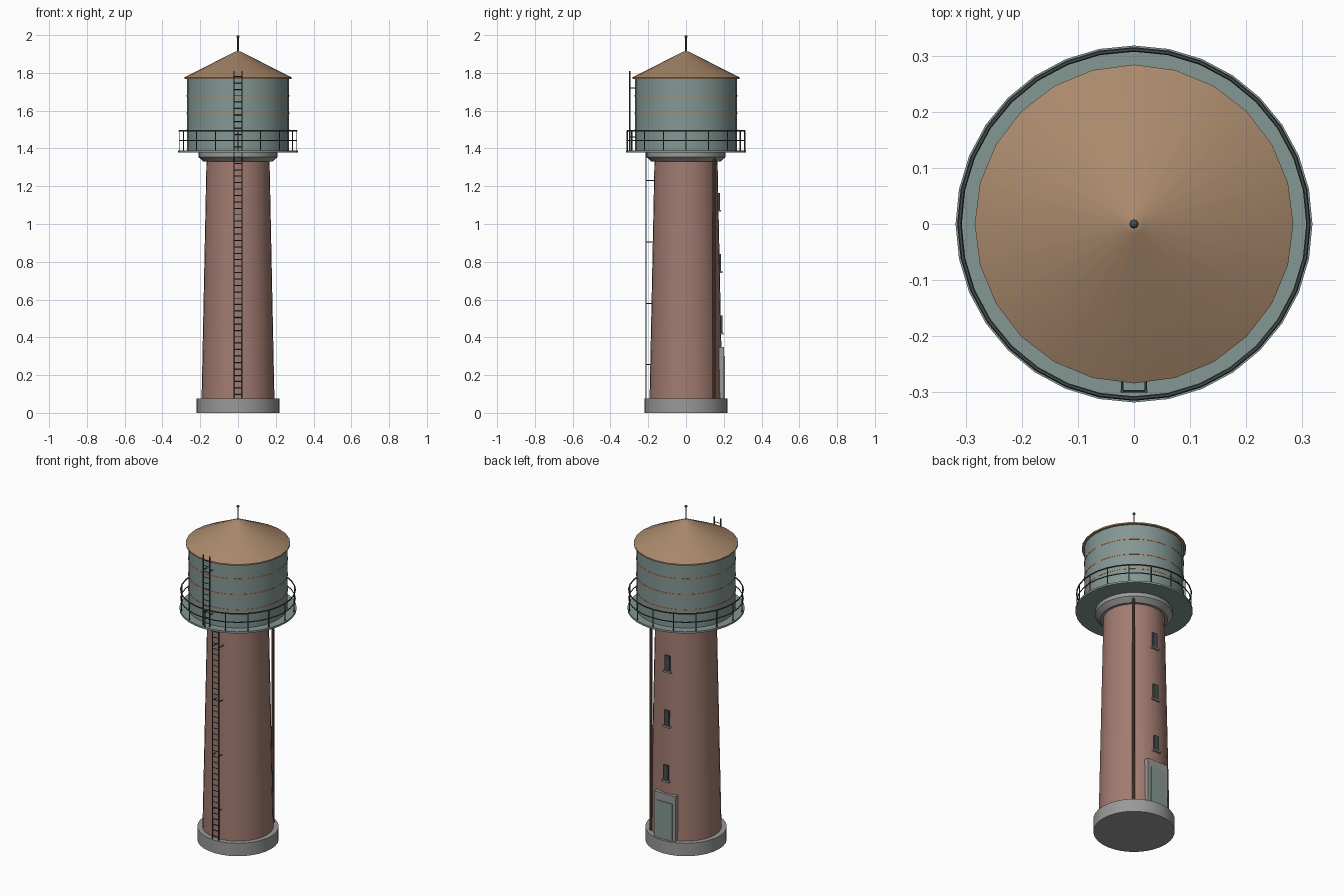
import bpy, bmesh, math
from mathutils import Vector, Matrix

if "Cube" in bpy.data.objects:
    bpy.data.objects.remove(bpy.data.objects["Cube"])


def material(name, rgb):
    m = bpy.data.materials.new(name)
    m.diffuse_color = (*rgb, 1)
    m.use_nodes = True
    m.node_tree.nodes["Principled BSDF"].inputs["Base Color"].default_value = m.diffuse_color
    return m


BRICK = material("brick", (0.36, 0.20, 0.165))
TEAL = material("painted_steel", (0.23, 0.31, 0.29))
RUST = material("roof_copper", (0.40, 0.25, 0.15))
DARK = material("dark_iron", (0.06, 0.07, 0.07))
PIPE = material("pipe_brown", (0.16, 0.09, 0.06))
STONE = material("stone", (0.32, 0.32, 0.31))


def finish(bm, name, mat, smooth=True):
    bmesh.ops.remove_doubles(bm, verts=bm.verts, dist=1e-6)
    bmesh.ops.recalc_face_normals(bm, faces=bm.faces)
    me = bpy.data.meshes.new(name)
    bm.to_mesh(me)
    bm.free()
    ob = bpy.data.objects.new(name, me)
    bpy.context.collection.objects.link(ob)
    me.materials.append(mat)
    if smooth:
        bpy.ops.object.select_all(action='DESELECT')
        ob.select_set(True)
        bpy.context.view_layer.objects.active = ob
        bpy.ops.object.shade_smooth_by_angle(angle=math.radians(30))
    return ob


def lathe(name, profile, n, mat):
    """Revolve (radius, z) points around z."""
    bm = bmesh.new()
    vs = [bm.verts.new((r, 0, z)) for r, z in profile]
    es = [bm.edges.new(p) for p in zip(vs, vs[1:])]
    bmesh.ops.spin(bm, geom=vs + es, cent=(0, 0, 0), axis=(0, 0, 1),
                   angle=2 * math.pi, steps=n, use_duplicate=False)
    return finish(bm, name, mat)


def ring(bm, R, z, t, n=32, sides=6):
    """Add a round-section ring."""
    rows = []
    for i in range(n):
        a = 2 * math.pi * i / n
        rows.append([bm.verts.new(((R + t * math.cos(b)) * math.cos(a),
                                   (R + t * math.cos(b)) * math.sin(a), z + t * math.sin(b)))
                     for b in [2 * math.pi * j / sides for j in range(sides)]])
    for i in range(n):
        p, q = rows[i], rows[(i + 1) % n]
        for j in range(sides):
            k = (j + 1) % sides
            bm.faces.new((p[j], q[j], q[k], p[k]))


def rod(bm, a, b, r, sides=6):
    """Add a cylinder between two points."""
    a, b = Vector(a), Vector(b)
    d = b - a
    m = Matrix.Translation((a + b) / 2) @ d.to_track_quat('Z', 'Y').to_matrix().to_4x4()
    bmesh.ops.create_cone(bm, cap_ends=True, segments=sides, radius1=r, radius2=r,
                          depth=d.length, matrix=m)


def box(name, lo, hi, mat):
    bm = bmesh.new()
    lo, hi = Vector(lo), Vector(hi)
    bmesh.ops.create_cube(bm, size=1, matrix=Matrix.Translation((lo + hi) / 2)
                          @ Matrix.Diagonal((*(hi - lo), 1)))
    return finish(bm, name, mat, False)


def shaft_radius(z):
    return 0.193 - 0.026 * (z - 0.075) / 1.255


# Masonry
lathe("base_plinth", [(0, 0), (0.221, 0), (0.221, 0.077), (0, 0.077)], 32, STONE)
lathe("brick_shaft", [(0, 0.07), (0.193, 0.07), (0.167, 1.335), (0, 1.335)], 32, BRICK)
lathe("support_collar", [(0, 1.33), (0.182, 1.33), (0.21, 1.355), (0.21, 1.382), (0, 1.382)],
      32, STONE)

# Deck, tank and roof
lathe("walkway_deck", [(0, 1.378), (0.318, 1.378), (0.318, 1.389), (0, 1.389)], 32, TEAL)
lathe("tank_body", [(0, 1.385), (0.27, 1.385), (0.27, 1.775), (0, 1.775)], 32, TEAL)
for i, z in enumerate((1.495, 1.586, 1.68)):
    lathe(f"tank_hoop_{i + 1}", [(0.265, z - 0.004), (0.2715, z - 0.004),
                                 (0.2715, z + 0.004), (0.265, z + 0.004)], 32, RUST)
lathe("conical_roof", [(0, 1.768), (0.284, 1.768), (0.284, 1.776),
                       (0.018, 1.911), (0, 1.916)], 24, RUST)

# Finial
bm = bmesh.new()
rod(bm, (0, 0, 1.9), (0, 0, 1.99), 0.004, 8)
bmesh.ops.create_uvsphere(bm, u_segments=12, v_segments=8, radius=0.008,
                          matrix=Matrix.Translation((0, 0, 1.992)))
finish(bm, "roof_finial", DARK)

# Walkway railing
bm = bmesh.new()
for z, t in ((1.493, 0.004), (1.442, 0.003)):
    ring(bm, 0.311, z, t)
for i in range(16):
    a = i * math.pi / 8
    x, y = 0.311 * math.cos(a), 0.311 * math.sin(a)
    rod(bm, (x, y, 1.385), (x, y, 1.493), 0.003)
finish(bm, "walkway_railing", DARK)


# Ladders: below the deck against the shaft, above it against the tank
def ladder(name, y, z0, z1, brackets):
    bm = bmesh.new()
    for x in (-0.021, 0.021):
        rod(bm, (x, y, z0), (x, y, z1), 0.0035)
        for z, wall in brackets:
            rod(bm, (x, y, z), (x, wall, z), 0.0025)
    n = int((z1 - z0) / 0.034)
    for i in range(n):
        z = z0 + 0.02 + i * 0.034
        rod(bm, (-0.021, y, z), (0.021, y, z), 0.0025)
    finish(bm, name, DARK)


ladder("shaft_ladder", -0.212, 0.077, 1.38,
       [(z, -shaft_radius(z) + 0.005) for z in (0.255, 0.58, 0.905, 1.23)])
ladder("tank_ladder", -0.298, 1.387, 1.81, [(1.46, -0.266), (1.72, -0.266)])

# Drain pipe
a = math.radians(49)
x, y = 0.195 * math.cos(a), 0.195 * math.sin(a)
bm = bmesh.new()
rod(bm, (x, y, 0.07), (x, y, 1.36), 0.008, 10)
finish(bm, "drain_pipe", PIPE)

# Door on the back
box("door_frame", (-0.07, 0.165, 0.07), (0.07, 0.201, 0.348), STONE)
box("door_leaf", (-0.05, 0.19, 0.075), (0.05, 0.206, 0.3), TEAL)

# Slit windows with sills above the door
for i, z in enumerate((0.465, 0.79, 1.115)):
    r = shaft_radius(z)
    box(f"window_{i + 1}", (-0.016, r - 0.02, z - 0.04), (0.016, r + 0.008, z + 0.05), DARK)
    box(f"window_sill_{i + 1}", (-0.025, r - 0.02, z - 0.05), (0.025, r + 0.014, z - 0.04), STONE)
